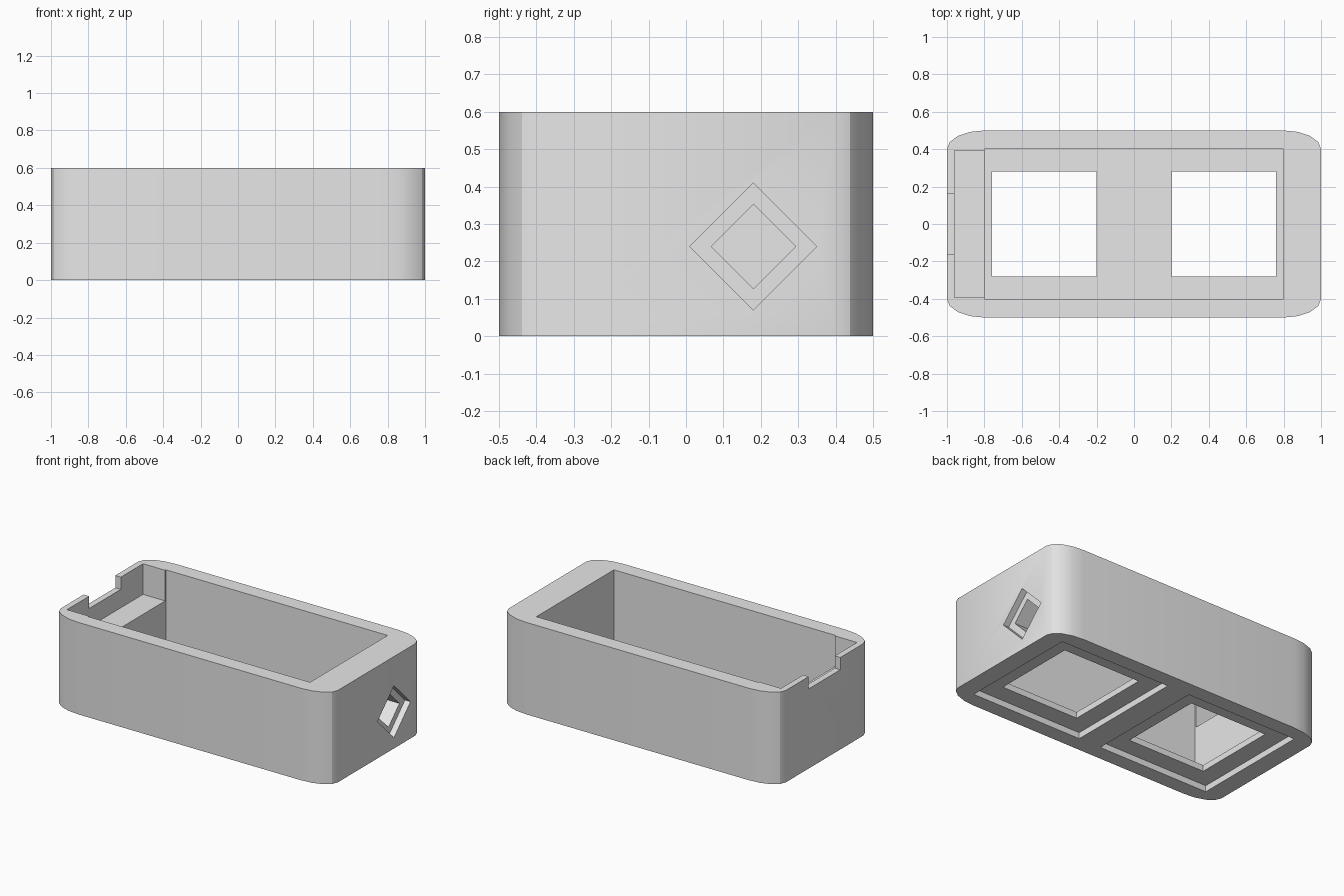
import bpy, bmesh, math
from mathutils import Matrix, Vector

if "Cube" in bpy.data.objects:
    bpy.data.objects.remove(bpy.data.objects["Cube"], do_unlink=True)

HEIGHT = 0.6
CORNER_STEPS = 4

grey = bpy.data.materials.new("plain_grey")
grey.use_nodes = True
grey.diffuse_color = (0.8, 0.8, 0.8, 1)
grey.node_tree.nodes["Principled BSDF"].inputs["Base Color"].default_value = (0.8, 0.8, 0.8, 1)


def link(name, bm):
    mesh = bpy.data.meshes.new(name)
    bmesh.ops.recalc_face_normals(bm, faces=bm.faces)
    bm.to_mesh(mesh)
    bm.free()
    mesh.materials.append(grey)
    obj = bpy.data.objects.new(name, mesh)
    bpy.context.collection.objects.link(obj)
    return obj


def block(name, low, high, tilt=0):
    """Box between two corners, optionally turned about its own x axis."""
    low, high = Vector(low), Vector(high)
    bm = bmesh.new()
    place = (Matrix.Translation((low + high) / 2) @ Matrix.Rotation(tilt, 4, 'X')
             @ Matrix.Diagonal((*(high - low), 1)))
    bmesh.ops.create_cube(bm, size=1, matrix=place)
    return link(name, bm)


def cut(body, cutter):
    mod = body.modifiers.new(cutter.name, 'BOOLEAN')
    mod.operation, mod.solver, mod.object = 'DIFFERENCE', 'EXACT', cutter
    bpy.ops.object.modifier_apply(modifier=mod.name)
    bpy.data.objects.remove(cutter, do_unlink=True)


# Outer body: rectangle with elliptical corners, extruded upward
bm = bmesh.new()
ring = []
for quarter, (sx, sy) in enumerate([(1, 1), (-1, 1), (-1, -1), (1, -1)]):
    for i in range(CORNER_STEPS + 1):
        a = math.pi / 2 * (quarter + i / CORNER_STEPS)
        ring.append(bm.verts.new((sx * 0.8 + 0.2 * math.cos(a), sy * 0.4 + 0.1 * math.sin(a), 0)))
base = bm.faces.new(ring)
top = bmesh.ops.extrude_face_region(bm, geom=[base])["geom"]
bmesh.ops.translate(bm, vec=(0, 0, HEIGHT), verts=[v for v in top if isinstance(v, bmesh.types.BMVert)])
body = link("open_case", bm)
bpy.context.view_layer.objects.active = body
body.select_set(True)

# Main cavity, shallow end shelf and notch in the end wall
cut(body, block("cavity", (-0.8, -0.4, 0.08), (0.8, 0.4, 0.7)))
cut(body, block("shelf_pocket", (-0.96, -0.392, 0.4), (-0.7, 0.392, 0.7)))
cut(body, block("end_notch", (-1.1, -0.163, 0.52), (-0.9, 0.163, 0.7)))

# Two square floor windows, each inside a wider recess on the underside
for side in (-1, 1):
    x = side * 0.48
    for name, half, z in (("floor_recess", 0.4, 0.04), ("floor_window", 0.28, 0.2)):
        cut(body, block(name, (x - half, -half, -0.1), (x + half, half, z)))

# Diamond port through the left end wall, with a stepped rim
for name, half_diagonal, depth in (("port_recess", 0.17, 0.96), ("port_hole", 0.113, 0.7)):
    h = half_diagonal / math.sqrt(2)
    cut(body, block(name, (depth, 0.18 - h, 0.24 - h), (1.1, 0.18 + h, 0.24 + h), math.pi / 4))

bpy.ops.object.shade_smooth_by_angle(angle=math.radians(30))
